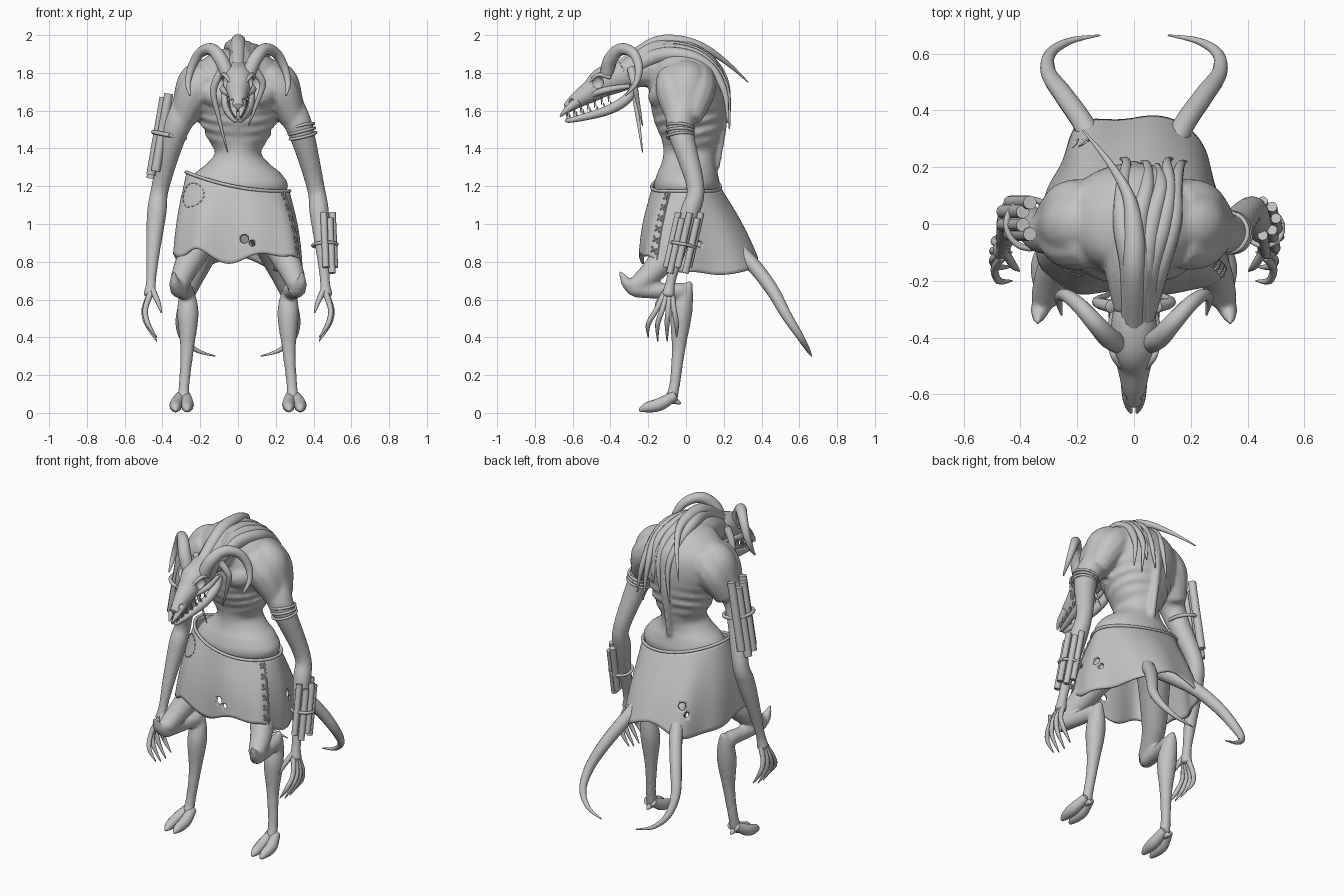
import bpy, bmesh, math
from mathutils import Vector, Matrix

cube = bpy.data.objects.get("Cube")
if cube:
    bpy.data.objects.remove(cube, do_unlink=True)

GREY = (.55, .55, .55, 1)
mat = bpy.data.materials.new("ash_grey")
mat.use_nodes = True
mat.diffuse_color = GREY
mat.node_tree.nodes["Principled BSDF"].inputs["Base Color"].default_value = GREY


def spline(keys, steps=6, loop=False):
    """Smooth interpolation through key tuples of any length."""
    points = [Vector(key) for key in keys]
    count = len(points)
    result = []
    for i in range(count if loop else count - 1):
        ids = [(i + j) % count if loop else min(max(i + j, 0), count - 1) for j in (-1, 0, 1, 2)]
        a, b, c, d = (points[j] for j in ids)
        for step in range(steps):
            t = step / steps
            result.append(b + (c - a) * (t / 2) + (a * 2 - b * 5 + c * 4 - d) * (t * t / 2)
                          + (b * 3 - a - c * 3 + d) * (t ** 3 / 2))
    return result if loop else result + [points[-1]]


def skin(bm, rings, start, end):
    """Bridge rings of points and close both ends with a pole."""
    loops = [[bm.verts.new(p) for p in ring] for ring in rings]
    count = len(loops[0])
    for low, high in zip(loops, loops[1:]):
        for i in range(count):
            j = (i + 1) % count
            bm.faces.new((low[i], low[j], high[j], high[i]))
    for loop, pole in ((loops[0], start), (loops[-1], end)):
        tip = bm.verts.new(pole)
        for i in range(count):
            bm.faces.new((loop[i], loop[(i + 1) % count], tip))


def tube(bm, keys, sides=12, steps=6, cap=.5):
    """Tapered tube through (x, y, z, radius) keys."""
    points = spline(keys, steps)
    centres = [p.xyz for p in points]
    radii = [max(p[3], .002) for p in points]
    last = len(centres) - 1
    tangents = [(centres[min(i + 1, last)] - centres[max(i - 1, 0)]).normalized()
                for i in range(last + 1)]
    side = Vector((1, 0, 0)) if abs(tangents[0].x) < .8 else Vector((0, 0, 1))
    rings = []
    for centre, radius, tangent in zip(centres, radii, tangents):
        side = (side - tangent * side.dot(tangent)).normalized()
        up = tangent.cross(side)
        rings.append([centre + (side * math.cos(a) + up * math.sin(a)) * radius
                      for a in (math.tau * j / sides for j in range(sides))])
    skin(bm, rings, centres[0] - tangents[0] * radii[0] * cap,
         centres[-1] + tangents[-1] * radii[-1] * cap)


def pair(bm, keys, **options):
    """Tube and its mirror image."""
    for sign in (1, -1):
        tube(bm, [(sign * x, y, z, r) for x, y, z, r in keys], **options)


def band(bm, centre, axis, radius, thickness):
    """Ring wrapped round an axis."""
    turn = Vector(axis).to_track_quat('Z', 'Y')
    points = [Vector(centre) + turn @ Vector((radius * math.cos(a), radius * math.sin(a), 0))
              for a in (math.tau * i / 16 for i in range(17))]
    tube(bm, [(*p, thickness) for p in points], sides=8, steps=3)


def make(name, bm, angle=50):
    """Turn a bmesh into an object, smooth except at sharp edges."""
    bmesh.ops.recalc_face_normals(bm, faces=bm.faces[:])
    for face in bm.faces:
        face.smooth = True
    for edge in bm.edges:
        edge.smooth = edge.calc_face_angle(0) < math.radians(angle)
    mesh = bpy.data.meshes.new(name)
    bm.to_mesh(mesh)
    bm.free()
    mesh.materials.append(mat)
    ob = bpy.data.objects.new(name, mesh)
    bpy.context.scene.collection.objects.link(ob)
    return ob


def cut(ob, name, balls):
    """Carve round holes out of an object."""
    bm = bmesh.new()
    for centre, radius in balls:
        bmesh.ops.create_uvsphere(bm, u_segments=16, v_segments=10, radius=radius,
                                  matrix=Matrix.Translation(centre))
    cutter = make(name, bm)
    cutter.hide_render = True
    cutter.display_type = 'WIRE'
    mod = ob.modifiers.new("holes", 'BOOLEAN')
    mod.operation = 'DIFFERENCE'
    mod.object = cutter


# Body: hunched ribbed torso, neck, arms and legs fused together
bm = bmesh.new()
torso = [(1.02, .14, -.09, .11), (1.18, .26, -.165, .175), (1.26, .235, -.155, .17),
         (1.32, .165, -.13, .155), (1.38, .122, -.12, .16), (1.45, .16, -.13, .175),
         (1.55, .2, -.17, .2), (1.7, .255, -.195, .215), (1.81, .24, -.18, .195),
         (1.89, .16, -.15, .13), (1.93, .07, -.09, .07)]
rings = []
for z, width, front, back in spline(torso, 10):
    ring = []
    for a in (math.tau * j / 40 for j in range(40)):
        y = (front + back) / 2 - (back - front) / 2 * math.cos(a)
        ribs = .06 * max(0, 1 - abs(z - 1.52) / .14) * abs(math.sin(a)) ** .5
        swell = 1 + ribs * math.sin((z - y / 4) * math.tau / .058)
        ring.append((width * swell * math.sin(a), y * swell, z))
    rings.append(ring)
skin(bm, rings, (0, 0, 1), (0, 0, 1.94))
tube(bm, [(0, .02, 1.79, .14), (0, -.14, 1.83, .11), (0, -.3, 1.79, .075)])
tube(bm, [(0, .17, 1.8, .03), (0, .2, 1.6, .025), (0, .16, 1.3, .02)])
pair(bm, [(.03, -.14, 1.66, .05), (.11, -.13, 1.68, .07), (.19, -.08, 1.72, .06)])
for y in (-.065, .06):
    pair(bm, [(.15, y, 1.78, .09), (.225, y, 1.7, .095), (.29, y / 2 - .01, 1.56, .065)])
pair(bm, [(.14, .01, 1.78, .1), (.205, 0, 1.735, .12), (.265, -.01, 1.62, .09),
          (.33, -.03, 1.5, .07), (.41, .05, 1.2, .048), (.43, .02, 1.06, .052),
          (.45, -.04, .85, .037), (.46, -.08, .7, .027), (.467, -.095, .62, .036)], sides=20)
pair(bm, [(.13, .02, 1.04, .1), (.265, -.14, .79, .07), (.315, -.265, .67, .05)], sides=16)
pair(bm, [(.315, -.27, .655, .045), (.3, -.16, .645, .042), (.275, -.02, .645, .045)])
pair(bm, [(.32, -.27, .65, .04), (.335, -.315, .69, .03), (.34, -.35, .75, .008)])
pair(bm, [(.27, .025, .695, .012), (.27, 0, .64, .04), (.265, -.025, .52, .057),
          (.27, -.04, .33, .036), (.285, -.06, .15, .029), (.29, -.08, .07, .035)], sides=16)
body = make("body", bm)
fuse = body.modifiers.new("fuse", 'REMESH')
fuse.mode = 'VOXEL'
fuse.voxel_size = .011
fuse.use_smooth_shade = True
soften = body.modifiers.new("soften", 'SMOOTH')
soften.iterations = 5

# Cloven feet with a heel spur
bm = bmesh.new()
for toe in (-.03, .03):
    pair(bm, [(.29 + toe / 2, -.06, .09, .026), (.298 + toe, -.14, .045, .034),
              (.3 + toe, -.21, .028, .026), (.3 + toe, -.245, .014, .009)])
pair(bm, [(.29, -.07, .07, .025), (.29, -.03, .05, .006)])
make("hooves", bm)

# Long clawed fingers
bm = bmesh.new()
for i in range(4):
    root, tip = -.115 + .013 * i, -.2 + .05 * i
    bend = .5 - .006 * abs(i - 1.5)
    pair(bm, [(.465, root, .63, .017), (bend, (root + tip) / 2, .545, .014),
              (bend - .015, tip, .47, .013), (.43, tip, .37 + .02 * abs(i - 1.5), .003)], sides=8)
pair(bm, [(.455, -.1, .655, .017), (.425, -.145, .59, .014), (.405, -.165, .53, .004)], sides=8)
make("fingers", bm)

# Skull with carved eye sockets and nostrils, and a forked beak
bm = bmesh.new()
tube(bm, [(0, -.26, 1.79, .055), (0, -.33, 1.785, .078), (0, -.43, 1.755, .08),
          (0, -.5, 1.705, .06), (0, -.57, 1.66, .044), (0, -.63, 1.615, .027)], sides=28)
skull = make("skull", bm)
cut(skull, "skull_cutter", [((sign * x, y, z), r) for sign in (1, -1) for x, y, z, r in
                            ((.075, -.47, 1.75, .034), (.028, -.605, 1.648, .015))])
bm = bmesh.new()
pair(bm, [(.02, -.57, 1.65, .026), (.02, -.63, 1.605, .017), (.01, -.665, 1.57, .005)])
make("beak", bm)

# Cheekbones, brows, lower jaw and teeth
bm = bmesh.new()
pair(bm, [(.03, -.51, 1.68, .015), (.08, -.42, 1.71, .017), (.07, -.3, 1.73, .012)])
pair(bm, [(.04, -.51, 1.75, .008), (.072, -.465, 1.79, .011), (.085, -.4, 1.775, .01)])
make("cheekbones", bm)
bm = bmesh.new()
pair(bm, [(.07, -.28, 1.73, .016), (.065, -.31, 1.665, .026), (.05, -.42, 1.6, .025),
          (.015, -.61, 1.55, .014), (.008, -.635, 1.555, .005)])
make("lower_jaw", bm)
bm = bmesh.new()
for i in range(7):
    f = i / 6
    x, y = .055 - .038 * f, -.41 - .22 * f
    upper, lower = 1.685 - .09 * f, 1.625 - .06 * f
    pair(bm, [(x, y, upper, .008), (x, y, upper - .04, .002)], sides=6, steps=2)
    pair(bm, [(x, y + .015, lower, .007), (x, y + .01, lower + .025, .002)], sides=6, steps=2)
make("teeth", bm)

# Curled horns
bm = bmesh.new()
pair(bm, [(.055, -.42, 1.79, .036), (.09, -.4, 1.87, .037), (.14, -.345, 1.925, .032),
          (.2, -.28, 1.905, .027), (.245, -.25, 1.83, .022), (.265, -.265, 1.745, .015),
          (.255, -.32, 1.68, .004)], sides=16)
make("horns", bm)

# Mane: locks following the back, one stray lock, and one beside each cheek
bm = bmesh.new()
back_line = [(-.33, 1.83, .035), (-.16, 1.93, .042), (0, 1.935, .036),
             (.13, 1.87, .026), (.215, 1.74, .016), (.23, 1.53, .004)]
for n, x in enumerate((-.04, .04, .09, .13, .17)):
    tube(bm, [(x * min(1, .3 + .2 * i) + .014 * math.sin(2 * i + n), y - .01 * (n % 3) * (i > 3),
               z - 1.5 * x * x + .05 * (n % 3) * (i == 5), r)
              for i, (y, z, r) in enumerate(back_line)], sides=10)
tube(bm, [(0, -.35, 1.83, .035), (0, -.17, 1.95, .04), (0, -.03, 1.963, .036),
          (-.02, .1, 1.93, .022), (-.09, .22, 1.85, .012), (-.18, .33, 1.75, .003)], sides=10)
for sign, length in ((-1, .44), (1, .3)):
    tube(bm, [(sign * x, -.29 + .06 * f, 1.82 - length * f, .023 - .02 * f)
              for f, x in ((0, .08), (.25, .13), (.6, .1), (1, .055))], sides=10)
make("mane_locks", bm)

# Twin tails
bm = bmesh.new()
pair(bm, [(.05, .06, 1.04, .055), (.16, .32, .82, .04), (.245, .45, .66, .035),
          (.3, .53, .52, .028), (.295, .6, .41, .02), (.225, .645, .335, .012),
          (.12, .665, .3, .003)])
make("tails", bm)

# Skirt with slanted waist and ragged hem
half = [(0, -.24), (.2, -.24), (.32, -.165), (.335, 0), (.275, .18), (.19, .35), (0, .375)]
heights = [.8, .85, .8, .745, .735, .76, .83, .77, .76, .81, .84, .85]
outline = half + [(-x, y) for x, y in half[-2:0:-1]]
hem = spline([(x, y, z) for (x, y), z in zip(outline, heights)], 12, loop=True)
COLS, ROWS = len(hem), 20


def cloth(degrees, t, lift=0):
    """Point on the skirt: angle from the front, 0 at waist to 1 at hem."""
    a = math.radians(degrees)
    column = degrees / 360 * COLS
    i = math.floor(column)
    low = hem[i % COLS].lerp(hem[(i + 1) % COLS], column - i)
    low.z += .01 * math.sin(8 * a) * (1 + math.cos(a))
    top = Vector((.272 * math.sin(a), -.18 * math.cos(a),
                  1.225 - .05 * math.sin(a) - .03 * math.cos(a) ** 2))
    out = Vector((math.sin(a), -math.cos(a), 0))
    fold = .007 * t * math.sin(9 * a) + .015 * math.sin(math.pi * t)
    return top.lerp(low, t) + out * (fold + lift)


bm = bmesh.new()
grid = [[bm.verts.new(cloth(360 * c / COLS, r / ROWS)) for c in range(COLS)]
        for r in range(ROWS + 1)]
for high, low in zip(grid, grid[1:]):
    for c in range(COLS):
        d = (c + 1) % COLS
        bm.faces.new((high[c], high[d], low[d], low[c]))
skirt = make("skirt", bm)
skirt.modifiers.new("thickness", 'SOLIDIFY').thickness = .012
cut(skirt, "skirt_cutter", [(cloth(degrees + 6 * i, t + .1 * i), .024 - .006 * i)
                            for degrees, t in ((5, .72), (98, .55), (210, .62)) for i in (0, 1)])

# Waist cord, side seam, cross stitches and round stitched patch
bm = bmesh.new()
tube(bm, [(*cloth(d, 0, .002), .009) for d in range(0, 361, 10)], sides=8, steps=2)
tube(bm, [(*cloth(62, i / 10, .002), .006) for i in range(11)], sides=6, steps=2)
make("waist_cord", bm)
bm = bmesh.new()
for i in range(6):
    t = .08 + .16 * i
    for s in (1, -1):
        tube(bm, [(*cloth(58 + 3 * e, t + .035 * s * e, .006), .006) for e in (-1, 1)],
             sides=6, steps=2)
for i in range(16):
    tube(bm, [(*cloth(-52 + 17 * math.cos(a), .24 + .15 * math.sin(a), .002), .0025)
              for a in (math.tau * (i + f) / 16 for f in (0, .55))], sides=6, steps=2)
make("stitches", bm)

# Stick bundles: left forearm and right upper arm
bm = bmesh.new()
for i in range(5):
    a, z = .75 * (i - 2), 1.06 - .03 * (i % 2)
    x, y = .45 + .05 * math.cos(a), .02 + .06 * math.sin(a)
    tube(bm, [(x, y, z, .018), (x + .012, y - .065, z - .29, .018)], steps=1, cap=0)
for i in range(4):
    a, z = .8 * (i - 1.5), 1.69 - .02 * (i % 3)
    x, y = -.35 - .045 * math.cos(a), .02 + .06 * math.sin(a)
    tube(bm, [(x, y, z, .024), (x - .07, y, z - .41, .024)], steps=1, cap=0)
make("stick_bundles", bm, 40)

# Bands tying the bundles, and the wrapped left armband
bm = bmesh.new()
band(bm, (.46, -.015, .89), (.05, -.2, -1), .064, .009)
band(bm, (-.365, 0, 1.47), (-.2, 0, -1), .086, .011)
for i in range(3):
    band(bm, (.332 + .006 * i, -.03, 1.515 - .024 * i), (.25, .1 * (i - 1), -1), .07, .008)
make("arm_bands", bm)
